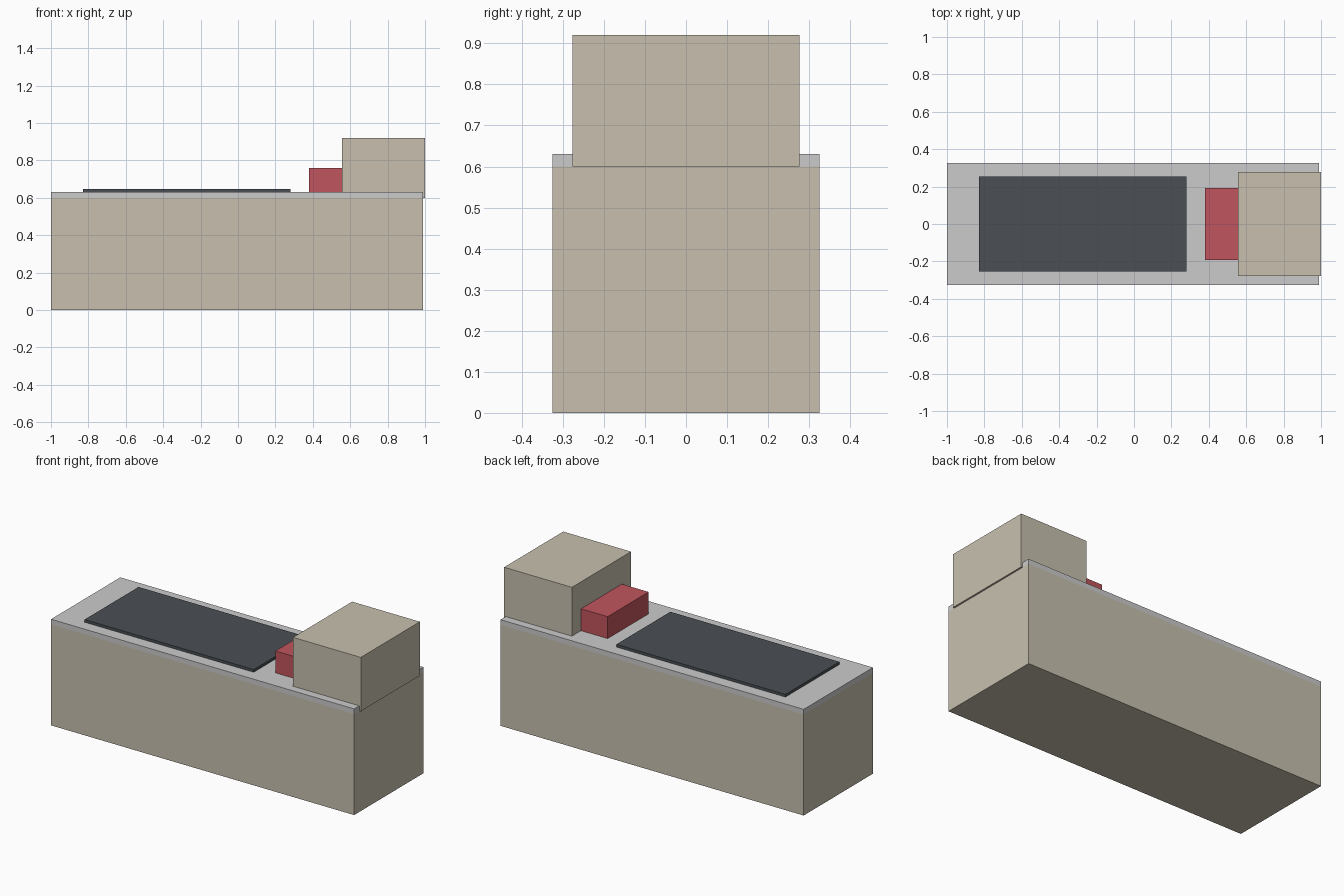
import bpy, bmesh
from mathutils import Vector

if "Cube" in bpy.data.objects:
    bpy.data.objects.remove(bpy.data.objects["Cube"])


def material(name, rgb):
    m = bpy.data.materials.new(name)
    m.diffuse_color = (*rgb, 1)
    m.use_nodes = True
    m.node_tree.nodes["Principled BSDF"].inputs["Base Color"].default_value = m.diffuse_color
    return m


def box(name, lo, hi, mat=None):
    lo, hi = Vector(lo), Vector(hi)
    bm = bmesh.new()
    bmesh.ops.create_cube(bm, size=1)
    bmesh.ops.scale(bm, vec=hi - lo, verts=bm.verts)
    bmesh.ops.translate(bm, vec=(lo + hi) / 2, verts=bm.verts)
    mesh = bpy.data.meshes.new(name)
    bm.to_mesh(mesh)
    bm.free()
    if mat:
        mesh.materials.append(mat)
    ob = bpy.data.objects.new(name, mesh)
    bpy.context.collection.objects.link(ob)
    return ob


tan = material("tan", (0.58, 0.53, 0.43))
red = material("red", (0.53, 0.09, 0.11))
dark = material("dark_grey", (0.07, 0.08, 0.09))

# Main body and its grey roof slab
box("main_body", (-1.0, -0.325, 0), (0.99, 0.325, 0.6), tan)
box("roof_slab", (-1.0, -0.325, 0.6), (0.99, 0.325, 0.63))

# Raised block at the right end, reaching down to the body
box("upper_block", (0.555, -0.277, 0.6), (1.0, 0.277, 0.92), tan)

# Red block in front of the upper block
box("red_block", (0.38, -0.192, 0.63), (0.555, 0.192, 0.76), red)

# Thin dark panel on the roof
box("roof_panel", (-0.83, -0.253, 0.63), (0.28, 0.253, 0.646), dark)
